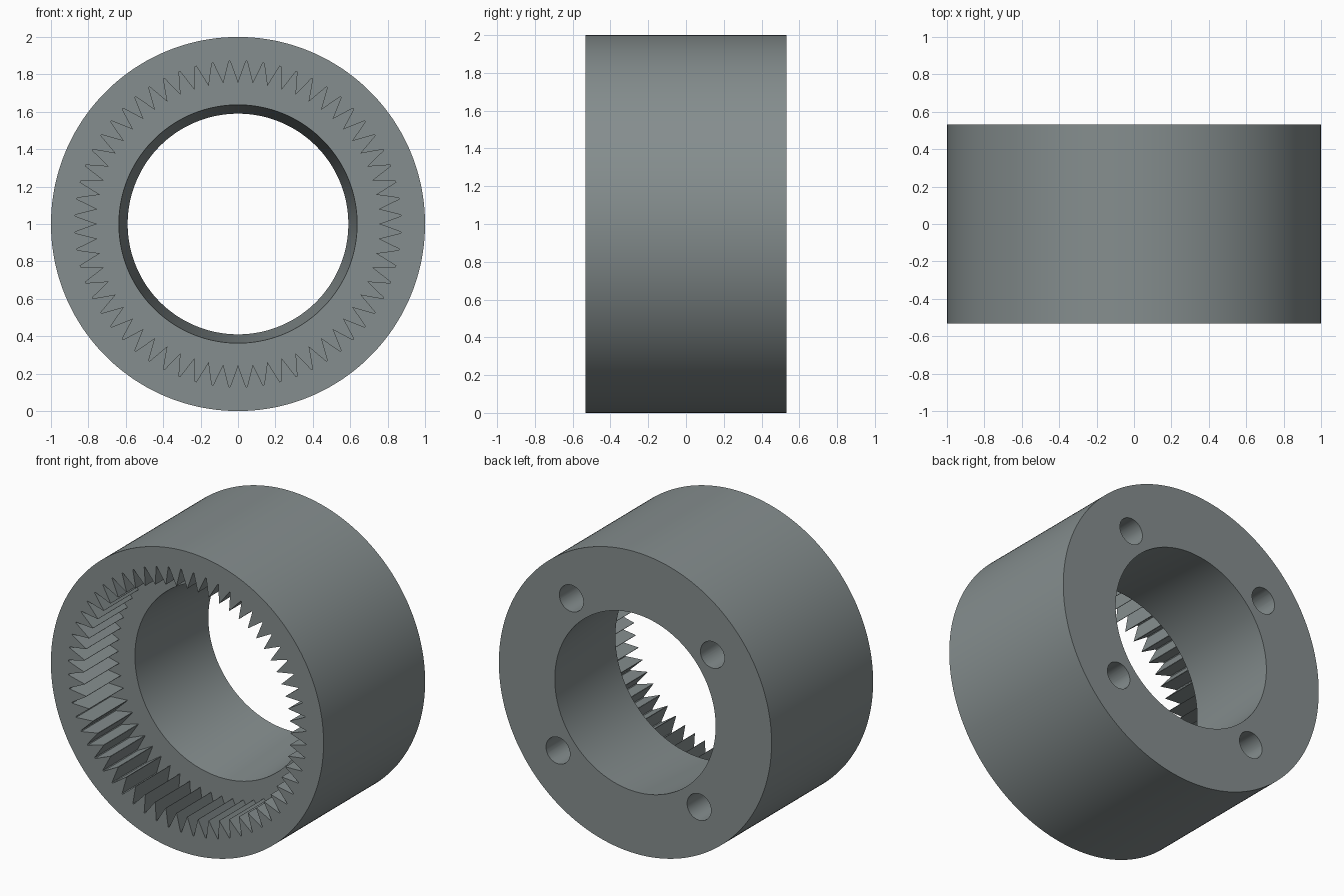
import bpy, bmesh, math
from mathutils import Matrix

if "Cube" in bpy.data.objects:
    bpy.data.objects.remove(bpy.data.objects["Cube"])

TEETH = 60
HALF = 0.532            # half of the width along y
SHELF = -0.17           # depth at which the teeth end
PITCH = 2 * math.pi / TEETH

grey = bpy.data.materials.new("steel grey")
grey.diffuse_color = (0.235, 0.27, 0.272, 1)
grey.use_nodes = True
grey.node_tree.nodes["Principled BSDF"].inputs["Base Color"].default_value = grey.diffuse_color


def ring(bm, y, radii, angles):
    """One closed loop around the y axis, four points per tooth."""
    loop = []
    for k in range(TEETH):
        for r, a in zip(radii, angles):
            t = k * PITCH + math.radians(a)
            loop.append(bm.verts.new((r * math.cos(t), y, 1 + r * math.sin(t))))
    return loop


def circle(bm, y, r):
    return ring(bm, y, [r] * 4, [-0.75, 0.75, 2.25, 3.75])


def toothed(bm, y):
    return ring(bm, y, [0.757, 0.757, 0.873, 0.873], [-0.08, 0.08, 2.8, 3.2])


# Ring body: closed section swept through the loops
bm = bmesh.new()
loops = [circle(bm, HALF, 1.0), circle(bm, -HALF, 1.0),      # outer wall
         toothed(bm, -HALF), toothed(bm, SHELF),             # internal teeth
         circle(bm, SHELF, 0.637), circle(bm, HALF, 0.59)]   # tapered bore
for a, b in zip(loops, loops[1:] + loops[:1]):
    n = len(a)
    for i in range(n):
        j = (i + 1) % n
        bm.faces.new((a[i], a[j], b[j], b[i]))
bmesh.ops.recalc_face_normals(bm, faces=bm.faces)
mesh = bpy.data.meshes.new("ring_gear")
bm.to_mesh(mesh)
bm.free()
mesh.materials.append(grey)
gear = bpy.data.objects.new("ring_gear", mesh)
bpy.context.collection.objects.link(gear)

# Four blind bolt holes in the back face
bm = bmesh.new()
for k in range(4):
    t = math.radians(50.4 + 90 * k)
    place = Matrix.Translation((0.735 * math.cos(t), HALF, 1 + 0.735 * math.sin(t)))
    bmesh.ops.create_cone(bm, cap_ends=True, segments=40, radius1=0.088,
                          radius2=0.088, depth=0.8,
                          matrix=place @ Matrix.Rotation(math.pi / 2, 4, 'X'))
cut_mesh = bpy.data.meshes.new("bolt_hole_cutter")
bm.to_mesh(cut_mesh)
bm.free()
cut_mesh.materials.append(grey)
cutter = bpy.data.objects.new("bolt_hole_cutter", cut_mesh)
bpy.context.collection.objects.link(cutter)
cutter.hide_render = True

bpy.context.view_layer.objects.active = gear
gear.select_set(True)
mod = gear.modifiers.new("bolt_holes", 'BOOLEAN')
mod.operation = 'DIFFERENCE'
mod.solver = 'EXACT'
mod.object = cutter
bpy.ops.object.modifier_apply(modifier=mod.name)
bpy.data.objects.remove(cutter)

# Smooth walls, crisp teeth and rims
bpy.ops.object.shade_smooth_by_angle(angle=math.radians(30))
